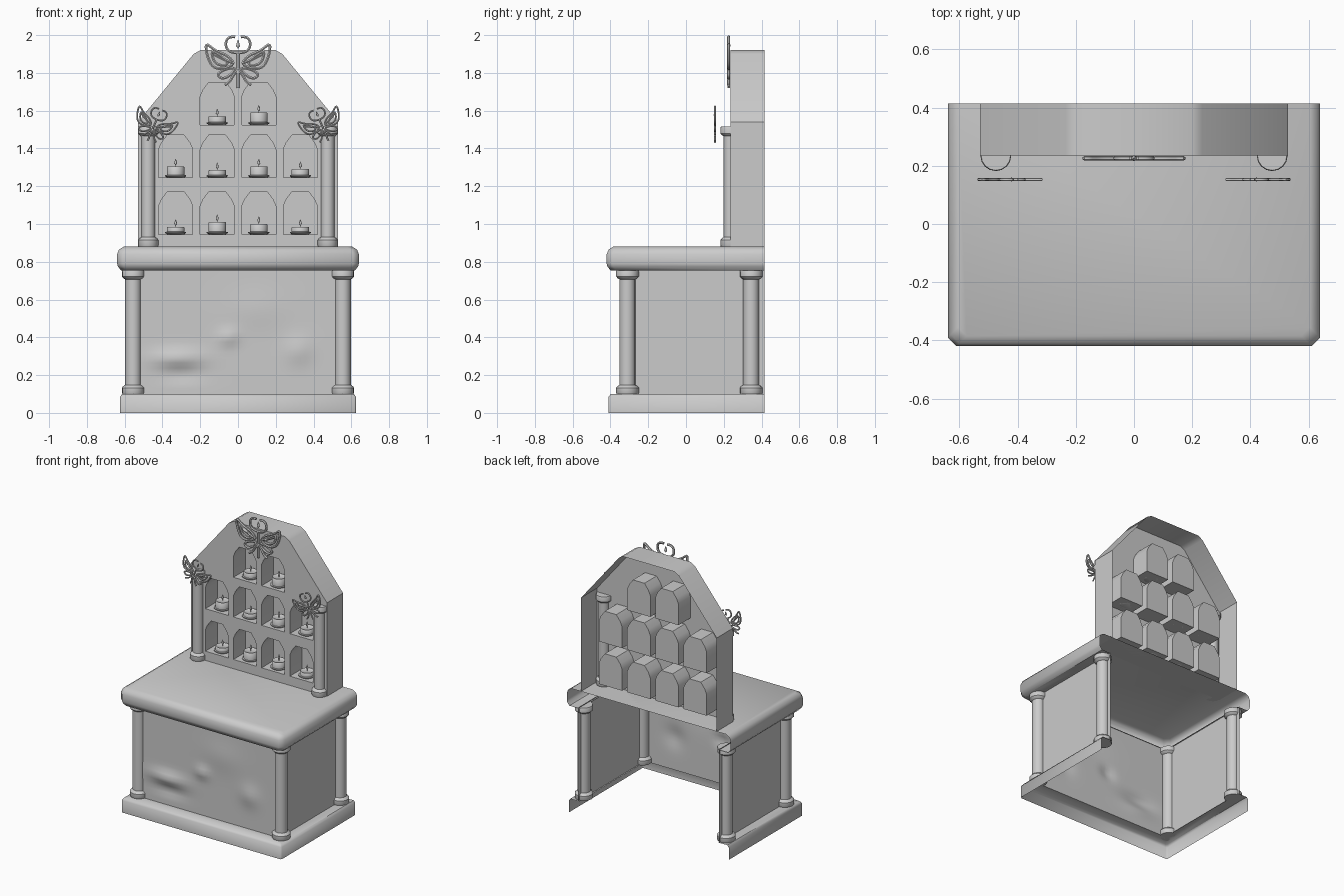
import bpy, bmesh, math
from mathutils import Vector, Matrix

if "Cube" in bpy.data.objects:
    bpy.data.objects.remove(bpy.data.objects["Cube"])

stone = bpy.data.materials.new("grey_stone")
stone.use_nodes = True
GREY = (0.6, 0.6, 0.6, 1)
stone.diffuse_color = GREY
stone.node_tree.nodes["Principled BSDF"].inputs["Base Color"].default_value = GREY


def smooth(ob, angle):
    bpy.ops.object.select_all(action='DESELECT')
    ob.select_set(True)
    bpy.context.view_layer.objects.active = ob
    bpy.ops.object.shade_smooth_by_angle(angle=math.radians(angle))


def finish(bm, name, angle=40, fix=True):
    if fix:
        bmesh.ops.recalc_face_normals(bm, faces=bm.faces)
    me = bpy.data.meshes.new(name)
    bm.to_mesh(me)
    bm.free()
    me.materials.append(stone)
    ob = bpy.data.objects.new(name, me)
    bpy.context.collection.objects.link(ob)
    smooth(ob, angle)
    return ob


def loft(bm, rings, closed=True, cap_start=False, cap_end=False):
    """Bridge equal-length rings of points with quads."""
    vs = [[bm.verts.new(p) for p in ring] for ring in rings]
    n = len(vs[0])
    for a, b in zip(vs, vs[1:]):
        for i in range(n if closed else n - 1):
            j = (i + 1) % n
            bm.faces.new((a[i], a[j], b[j], b[i]))
    if cap_start:
        bm.faces.new(vs[0][::-1])
    if cap_end:
        bm.faces.new(vs[-1])
    return vs


def lathe(bm, profile, at, sides=16):
    rings = [[(at[0] + r * math.cos(t), at[1] + r * math.sin(t), at[2] + z)
              for t in (math.tau * i / sides for i in range(sides))] for r, z in profile]
    loft(bm, rings, True, True, True)


# Open-backed shells: plinth and table top share one U-shaped plan
BACK = 0.415


def u_ring(half, front, chamfer, inset, z):
    x, y = half - inset, front + inset
    right = [(x, BACK, z), (x, y + chamfer, z), (x - chamfer, y, z)]
    return right + [(-px, py, pz) for px, py, pz in reversed(right)]


def u_shell(name, half, front, chamfer, profile, cap):
    bm = bmesh.new()
    rings = [u_ring(half, front, chamfer, i, z) for i, z in profile]
    loft(bm, rings, False, False, cap)
    return finish(bm, name, 50)


u_shell("plinth", 0.625, -0.41, 0.008,
        [(0, 0), (0, 0.085), (0.012, 0.1), (0.085, 0.1)], False)
u_shell("table_top", 0.64, -0.42, 0.03,
        [(0.1, 0.755), (0.02, 0.755), (0.004, 0.775), (0, 0.79),
         (0, 0.84), (0.01, 0.865), (0.035, 0.88)], True)

# Side panels
for side, label in ((1, "left"), (-1, "right")):
    bm = bmesh.new()
    x = 0.55 * side
    bm.faces.new([bm.verts.new(p) for p in
                  ((x, -0.32, 0.1), (x, BACK, 0.1), (x, BACK, 0.76), (x, -0.32, 0.76))[::side]])
    finish(bm, label + "_side_panel", fix=False)

# Front panel with soft cloth-like folds: x, z, width, height, depth
folds = [(-0.32, 0.29, 0.13, 0.04, 0.025), (-0.05, 0.4, 0.05, 0.04, 0.018),
         (0.32, 0.33, 0.07, 0.07, 0.015), (-0.3, 0.2, 0.12, 0.03, -0.012),
         (0.1, 0.55, 0.15, 0.1, 0.008)]
bm = bmesh.new()
cols, rows = 40, 24
rings = []
for r in range(rows + 1):
    z = 0.1 + 0.66 * r / rows
    ring = []
    for c in range(cols + 1):
        x = -0.55 + 1.1 * c / cols
        bulge = sum(d * math.exp(-((x - fx) / w) ** 2 - ((z - fz) / h) ** 2)
                    for fx, fz, w, h, d in folds)
        ring.append((x, -0.325 - bulge, z))
    rings.append(ring)
loft(bm, rings, False)
finish(bm, "front_panel", 60, fix=False)


# Columns
def column(name, x, y, z, height, shaft, cap, block):
    profile = [(cap * 0.95, 0), (cap, 0.006), (cap, block), (cap * 0.85, block + 0.01),
               (shaft, block + 0.015)]
    top = [(r, height - h) for r, h in reversed(profile)]
    bm = bmesh.new()
    lathe(bm, profile + top, (x, y, z))
    finish(bm, name, 35)


for side, label in ((1, "left"), (-1, "right")):
    column("front_column_" + label, 0.555 * side, -0.31, 0.1, 0.655, 0.042, 0.06, 0.033)
    column("back_column_" + label, 0.555 * side, 0.345, 0.1, 0.655, 0.042, 0.06, 0.033)
    column("upper_column_" + label, 0.475 * side, 0.235, 0.88, 0.635, 0.036, 0.053, 0.035)

# Upper cabinet: gabled shell with a pierced front and ten niches
FACE, NICHE_BACK = 0.235, 0.37
half = [(0.53, 0.88), (0.53, 1.54), (0.235, 1.9), (0.2, 1.92)]
outline = half + [(-x, z) for x, z in reversed(half)]
niche_half = [(0.09, 0), (0.09, 0.15), (0.075, 0.185), (0.045, 0.225)]
niche_shape = niche_half + [(-x, z) for x, z in reversed(niche_half)]
spots = [(x, z) for z in (0.945, 1.245) for x in (-0.33, -0.11, 0.11, 0.33)]
spots += [(-0.11, 1.525), (0.11, 1.525)]

bm = bmesh.new()
loops = [loft(bm, [[(x, y, z) for x, z in outline] for y in (FACE, BACK)])[0]]
for nx, nz in spots:
    rings = [[(nx + x, y, nz + z) for x, z in niche_shape] for y in (FACE, NICHE_BACK)]
    loops.append(loft(bm, rings, True, False, True)[0])
edges = [bm.edges.get((lp[i], lp[i - 1])) for lp in loops for i in range(len(lp))]
bmesh.ops.triangle_fill(bm, use_beauty=True, edges=edges, normal=(0, -1, 0))
finish(bm, "niche_cabinet", 35)

# Candles: wax height follows the niche order
heights = [0.04, 0.065, 0.055, 0.04, 0.06, 0.04, 0.06, 0.045, 0.045, 0.065]
for i, ((nx, nz), h) in enumerate(zip(spots, heights)):
    bm = bmesh.new()
    base = (nx, 0.3, nz)
    lathe(bm, [(0.045, 0), (0.056, 0.008), (0.056, 0.013), (0.047, 0.014),
               (0.047, h - 0.004), (0.043, h), (0.036, h - 0.004)], base)
    lathe(bm, [(0.002, h - 0.005), (0.002, h + 0.008), (0.008, h + 0.016),
               (0.006, h + 0.026), (0.001, h + 0.04)], base, 8)
    finish(bm, "candle_%d" % (i + 1), 50)

# Filigree ornaments: mirrored curls of round wire
closed_curls = [
    [(0.015, 0), (0.06, 0.045), (0.12, 0.065), (0.175, 0.115), (0.162, 0.03), (0.13, -0.025), (0.07, -0.03)],
    [(0.05, 0.005), (0.1, 0.045), (0.145, 0.07), (0.125, 0.0), (0.07, -0.015)],
    [(0.01, -0.02), (0.07, -0.03), (0.115, -0.06), (0.08, -0.085), (0.03, -0.055)]]
open_curls = [
    [(0.0, -0.03), (0.03, -0.07), (0.045, -0.1), (0.07, -0.115)],
    [(0.0, 0.055), (0.045, 0.055), (0.07, 0.1), (0.05, 0.145), (0.015, 0.14)],
    [(0.02, 0.0), (0.08, 0.02), (0.13, 0.05)],
    [(0.0, 0.06), (0.0, -0.03), (0.0, -0.13)]]


def ornament(name, at, scale, tilt):
    cu = bpy.data.curves.new(name, 'CURVE')
    cu.dimensions = '3D'
    cu.bevel_depth = 0.008
    cu.bevel_resolution = 1
    cu.resolution_u = 4
    cu.use_fill_caps = True
    for curls, cyclic in ((closed_curls, True), (open_curls, False)):
        for pts in curls:
            for side in (1, -1):
                sp = cu.splines.new('NURBS')
                sp.points.add(len(pts) - 1)
                for p, (x, z) in zip(sp.points, pts):
                    p.co = (x * side, 0, z, 1)
                sp.order_u = 3
                sp.use_cyclic_u = cyclic
                sp.use_endpoint_u = not cyclic
    wire = bpy.data.objects.new(name + "_wire", cu)
    bpy.context.collection.objects.link(wire)
    me = bpy.data.meshes.new_from_object(wire.evaluated_get(bpy.context.evaluated_depsgraph_get()))
    bpy.data.objects.remove(wire)
    bm = bmesh.new()
    bm.from_mesh(me)
    # Drop hanging between the horns
    lathe(bm, [(0.001, 0.08), (0.01, 0.092), (0.007, 0.108), (0.001, 0.125)], (0, 0, 0), 8)
    bm.transform(Matrix.Translation(Vector(at)) @ Matrix.Rotation(tilt, 4, 'Y')
                 @ Matrix.Scale(scale, 4))
    finish(bm, name, 50)


ornament("crest_ornament", (0, 0.226, 1.85), 1, 0)
ornament("left_ornament", (0.445, 0.153, 1.52), 0.66, -0.4)
ornament("right_ornament", (-0.445, 0.153, 1.52), 0.66, 0.4)
